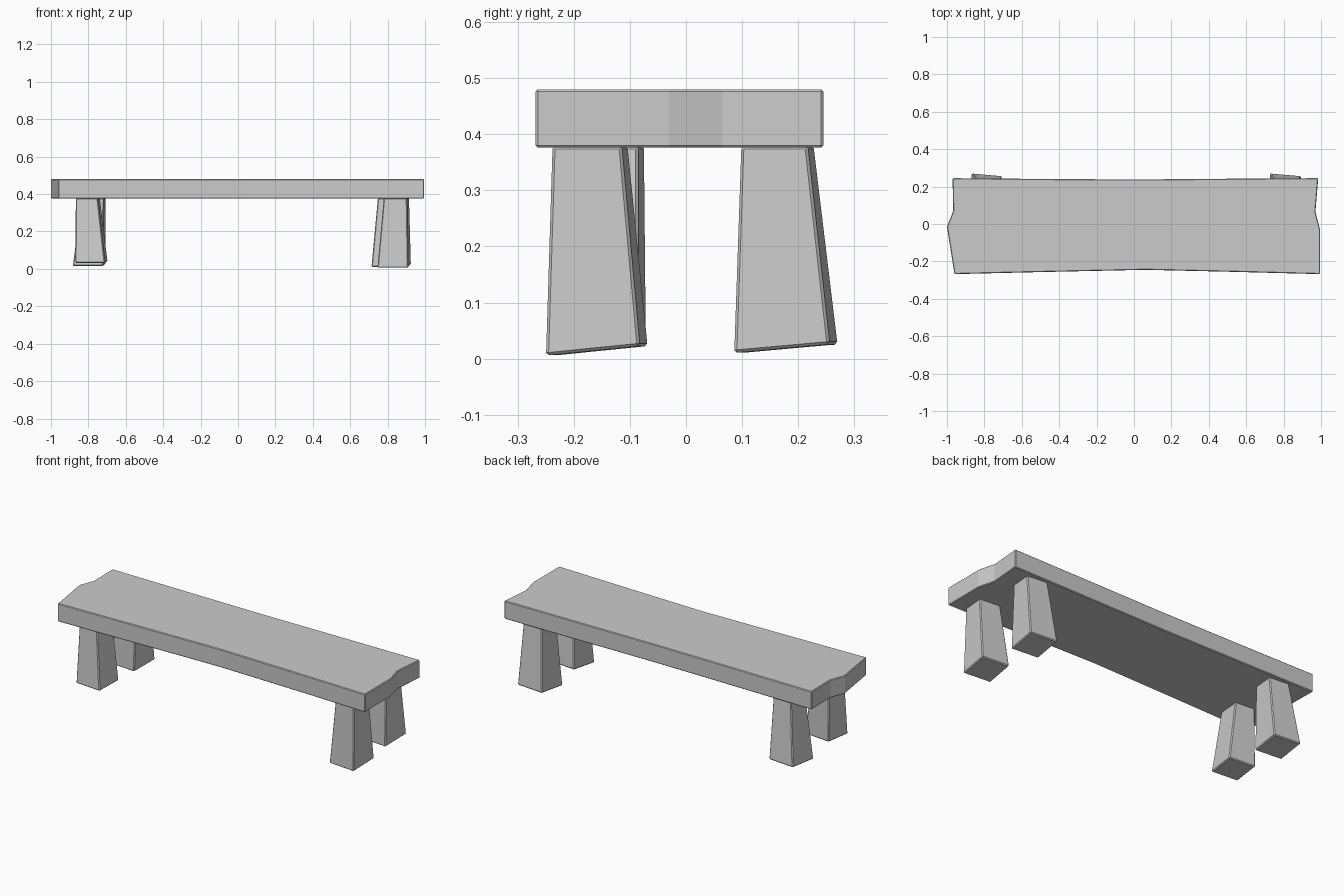
import bpy, bmesh, math
from mathutils import Vector

if "Cube" in bpy.data.objects:
    bpy.data.objects.remove(bpy.data.objects["Cube"])


def finish(name, bm, bevel):
    bmesh.ops.recalc_face_normals(bm, faces=bm.faces)
    me = bpy.data.meshes.new(name)
    bm.to_mesh(me)
    bm.free()
    ob = bpy.data.objects.new(name, me)
    bpy.context.collection.objects.link(ob)
    mod = ob.modifiers.new("worn_edges", 'BEVEL')
    mod.width = bevel
    mod.segments = 1
    mod.limit_method = 'ANGLE'
    mod.angle_limit = math.radians(40)
    return ob


# Seat: rough-cut plank extruded from its plan outline
outline = [(-0.96, -0.268), (-0.5, -0.257), (0.06, -0.245), (0.5, -0.255),
           (0.995, -0.268), (0.995, -0.03), (0.97, 0.065), (0.985, 0.245),
           (0.5, 0.242), (0.0, 0.238), (-0.5, 0.241), (-0.97, 0.245),
           (-0.967, 0.07), (-1.0, -0.015)]
bm = bmesh.new()
face = bm.faces.new([bm.verts.new((x, y, 0.376)) for x, y in outline])
ext = bmesh.ops.extrude_face_region(bm, geom=[face])
for v in ext["geom"]:
    if isinstance(v, bmesh.types.BMVert):
        v.co.z = 0.48
finish("seat", bm, 0.004)


# Legs: flared blocks with slightly twisted, sloping feet
def ring(bm, centre, size, twist, slope):
    out = []
    c, s = math.cos(twist), math.sin(twist)
    for sx, sy in ((-1, -1), (1, -1), (1, 1), (-1, 1)):
        x, y = sx * size[0] / 2, sy * size[1] / 2
        out.append(bm.verts.new(Vector(centre) + Vector((x * c - y * s, x * s + y * c, y * slope))))
    return out


def leg(name, top, top_size, foot, foot_size, foot_z, slope):
    bm = bmesh.new()
    twist = math.radians(-5)
    a = ring(bm, (*foot, foot_z), foot_size, twist, slope)
    b = ring(bm, (*top, 0.379), top_size, twist, 0)
    bm.faces.new(a[::-1])
    bm.faces.new(b)
    for i in range(4):
        j = (i + 1) % 4
        bm.faces.new((a[i], a[j], b[j], b[i]))
    finish(name, bm, 0.005)


leg("front_right_leg", (0.847, -0.171), (0.125, 0.124), (0.835, -0.159), (0.165, 0.168), 0.014, 0.10)
leg("back_right_leg", (0.815, 0.163), (0.125, 0.119), (0.803, 0.178), (0.165, 0.171), 0.018, 0.09)
leg("front_left_leg", (-0.803, -0.143), (0.118, 0.127), (-0.784, -0.157), (0.16, 0.158), 0.035, 0.05)
leg("back_left_leg", (-0.772, 0.163), (0.12, 0.119), (-0.795, 0.178), (0.162, 0.171), 0.02, 0.06)
